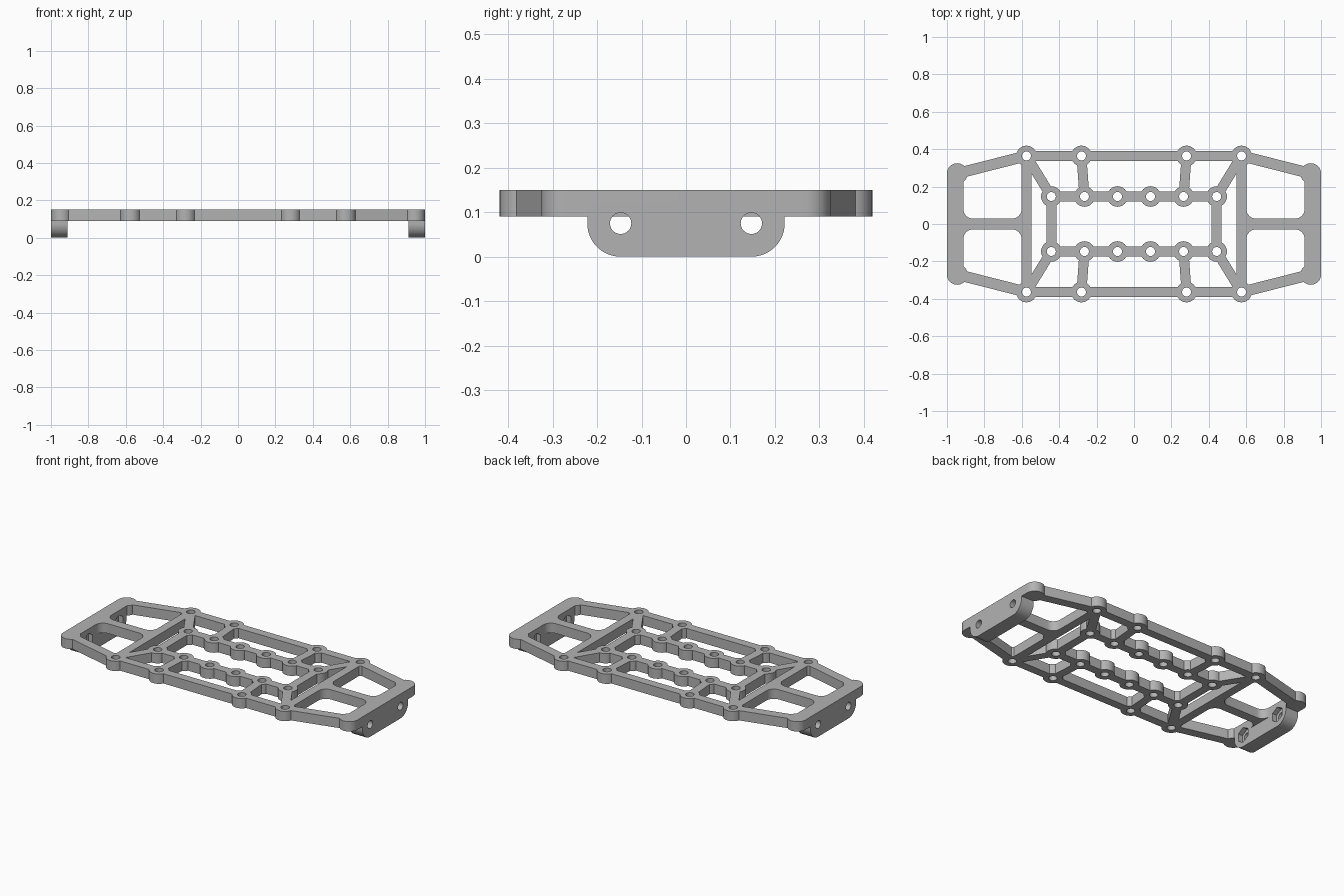
import bpy, bmesh
from math import cos, sin, pi
from mathutils import Vector

if "Cube" in bpy.data.objects:
    bpy.data.objects.remove(bpy.data.objects["Cube"])

BOTTOM, TOP = 0.09, 0.15
BAR, BOSS, HOLE = 0.053, 0.055, 0.024
solids, cutters = [], []

grey = bpy.data.materials.new("plain grey")
grey.use_nodes = True
grey.diffuse_color = (0.45, 0.45, 0.45, 1)
grey.node_tree.nodes["Principled BSDF"].inputs["Base Color"].default_value = grey.diffuse_color


def prism(name, points, push, group):
    """Extrude a closed outline along a vector."""
    bm = bmesh.new()
    face = bm.faces.new([bm.verts.new(p) for p in points])
    moved = bmesh.ops.extrude_face_region(bm, geom=[face])["geom"]
    bmesh.ops.translate(bm, vec=push, verts=[v for v in moved if isinstance(v, bmesh.types.BMVert)])
    bmesh.ops.recalc_face_normals(bm, faces=bm.faces)
    mesh = bpy.data.meshes.new(name)
    bm.to_mesh(mesh)
    bm.free()
    mesh.materials.append(grey)
    obj = bpy.data.objects.new(name, mesh)
    bpy.context.collection.objects.link(obj)
    group.append(obj)


def plate(name, outline):
    prism(name, [(x, y, BOTTOM) for x, y in outline], (0, 0, TOP - BOTTOM), solids)


def arc(cx, cy, r, start, end, n):
    return [(cx + r * cos(start + (end - start) * i / n),
             cy + r * sin(start + (end - start) * i / n)) for i in range(n + 1)]


def bar(a, b, width=BAR):
    a, b = Vector(a), Vector(b)
    d = (b - a).normalized() * width / 2
    side = Vector((-d.y, d.x))
    plate("bar", [a + side, a - side, b - side, b + side])


def boss(x, y, drilled=True):
    plate("boss", arc(x, y, BOSS, 0, 2 * pi, 32)[:-1])
    if drilled:
        ring = arc(x, y, HOLE, 0, 2 * pi, 24)[:-1]
        prism("screw_hole", [(u, v, 0.05) for u, v in ring], (0, 0, 0.15), cutters)


OX, OY = 0.575, 0.364      # outer corner bosses
MX = 0.281                 # middle bosses on the long rails
IX, IY = 0.442, 0.147      # inner rectangle corners
EX, EY = 0.945, 0.27       # end corners
TAB = 0.912                # inner face of the end tabs

# Long rails, inner rails and their bosses
for s in (-1, 1):
    bar((-OX, s * OY), (OX, s * OY))
    bar((-IX, s * IY), (IX, s * IY))
    for x in (-OX, -MX, MX, OX):
        boss(x, s * OY)
    for i in range(6):
        boss(-IX + i * IX / 2.5, s * IY)

# Cross members and end strips
for s in (-1, 1):
    bar((s * OX, -OY), (s * OX, OY))
    bar((s * IX, -IY), (s * IX, IY))
    bar((s * OX, 0), (s * 0.95, 0), 0.058)
    bar((s * (1 + TAB) / 2, -EY), (s * (1 + TAB) / 2, EY), 1 - TAB)

# Struts, end corners and window fillets in each quarter
for sx in (-1, 1):
    for sy in (-1, 1):
        bar((sx * OX, sy * OY), (sx * IX, sy * IY))
        bar((sx * MX, sy * OY), (sx * 0.265, sy * IY))
        bar((sx * OX, sy * OY), (sx * EX, sy * EY), 0.058)
        boss(sx * EX, sy * EY, drilled=False)
        for x, d in ((TAB, -1), (OX + BAR / 2, 1)):
            r = 0.05
            curve = [(-0.01, -0.01), (r, -0.01)] + arc(r, r, r, 1.5 * pi, pi, 8) + [(-0.01, r)]
            plate("fillet", [(sx * (x + d * u), sy * (0.029 + v)) for u, v in curve])

# End tabs with rounded lower corners, bolt holes and hex nut pockets
R, BOLT_Z = 0.075, 0.075
outline = ([(0.222, 0.12)] + arc(IY, R, R, 0, -pi / 2, 12)
           + arc(-IY, R, R, -pi / 2, -pi, 12) + [(-0.222, 0.12)])
for s in (-1, 1):
    prism("end_tab", [(s * TAB, y, z) for y, z in outline], (s * (1 - TAB), 0, 0), solids)
    for y in (-IY, IY):
        ring = arc(y, BOLT_Z, HOLE, 0, 2 * pi, 24)[:-1]
        prism("bolt_hole", [(s * 0.85, u, v) for u, v in ring], (s * 0.2, 0, 0), cutters)
        hexagon = arc(y, BOLT_Z, 0.047, pi / 2, 2.5 * pi, 6)[:-1]
        prism("nut_pocket", [(s * 0.88, u, v) for u, v in hexagon], (s * 0.062, 0, 0), cutters)

# Fuse the solids, then drill
frame = solids[0]
frame.name = "chassis_frame"
for group, operation in ((solids[1:], 'UNION'), (cutters, 'DIFFERENCE')):
    for part in group:
        part.hide_render = True
        mod = frame.modifiers.new(part.name, 'BOOLEAN')
        mod.operation, mod.object, mod.solver = operation, part, 'EXACT'
bpy.context.view_layer.update()
fused = bpy.data.meshes.new_from_object(frame.evaluated_get(bpy.context.evaluated_depsgraph_get()))
frame.modifiers.clear()
frame.data = fused
for part in solids[1:] + cutters:
    bpy.data.objects.remove(part)

# Smooth round walls, sharp edges elsewhere
bpy.ops.object.select_all(action='DESELECT')
frame.select_set(True)
bpy.context.view_layer.objects.active = frame
bpy.ops.object.shade_smooth_by_angle(angle=0.5)
